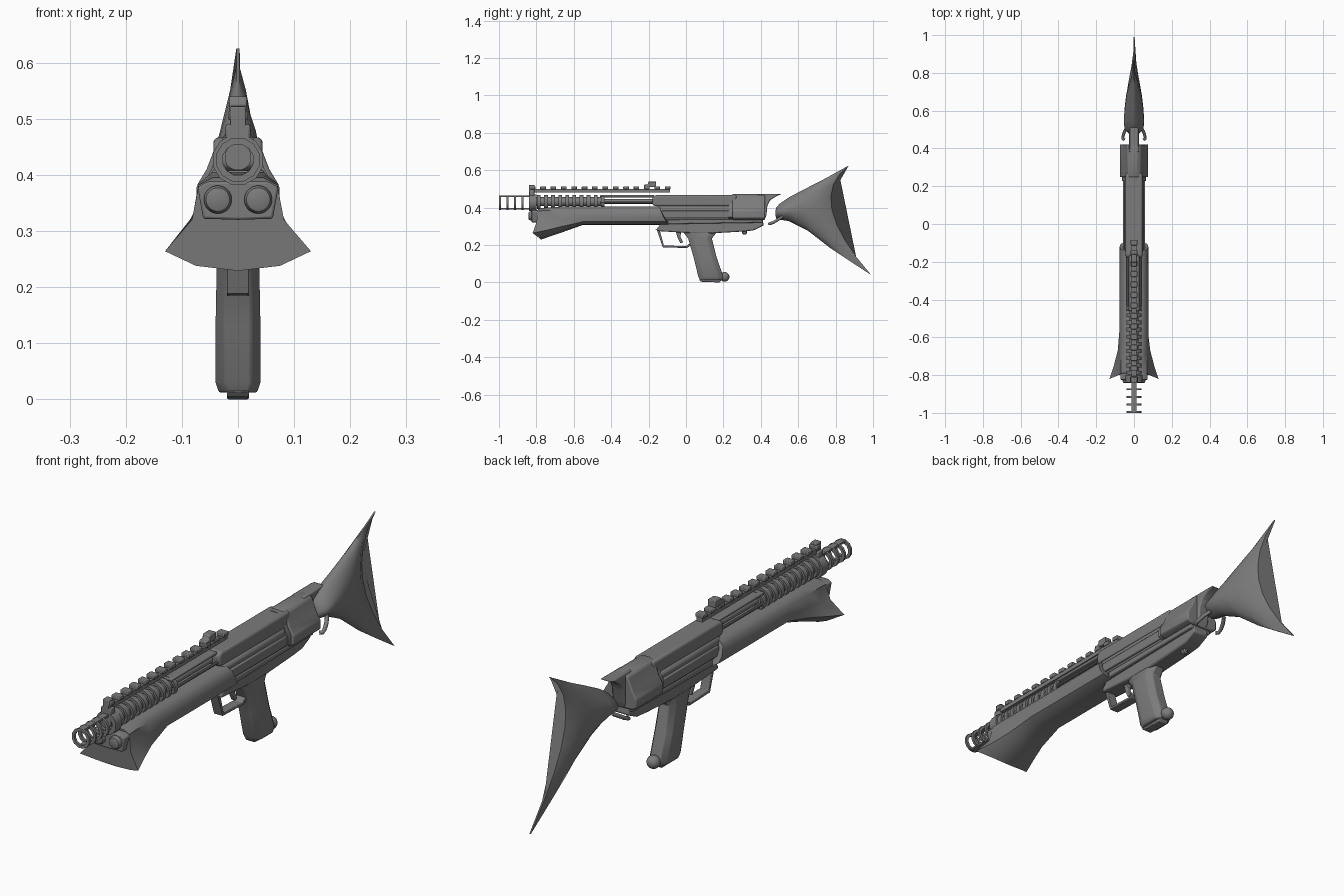
import bpy, bmesh, math

if "Cube" in bpy.data.objects:
    bpy.data.objects.remove(bpy.data.objects["Cube"])

metal = bpy.data.materials.new("grey metal")
metal.diffuse_color = (0.2, 0.2, 0.2, 1)
metal.use_nodes = True
metal.node_tree.nodes["Principled BSDF"].inputs["Base Color"].default_value = metal.diffuse_color


def finish(name, bm, bevel=0.0, segs=2, angle=35):
    bmesh.ops.recalc_face_normals(bm, faces=bm.faces)
    me = bpy.data.meshes.new(name)
    bm.to_mesh(me)
    bm.free()
    ob = bpy.data.objects.new(name, me)
    bpy.context.collection.objects.link(ob)
    me.materials.append(metal)
    if bevel:
        m = ob.modifiers.new("bevel", 'BEVEL')
        m.width, m.segments = bevel, segs
        m.limit_method, m.angle_limit = 'ANGLE', math.radians(30)
    bpy.ops.object.select_all(action='DESELECT')
    ob.select_set(True)
    bpy.context.view_layer.objects.active = ob
    bpy.ops.object.shade_smooth_by_angle(angle=math.radians(angle))
    return ob


def prism(name, profile, hw, bevel=0.0, x=0.0, segs=2):
    """Side profile (y, z) extruded to both sides of x."""
    bm = bmesh.new()
    f = bm.faces.new([bm.verts.new((x - hw, y, z)) for y, z in profile])
    r = bmesh.ops.extrude_face_region(bm, geom=[f])
    bmesh.ops.translate(bm, vec=(2 * hw, 0, 0),
                        verts=[v for v in r['geom'] if isinstance(v, bmesh.types.BMVert)])
    return finish(name, bm, bevel, segs)


def box(name, y0, y1, z0, z1, hw, bevel=0.0, x=0.0):
    return prism(name, [(y0, z0), (y1, z0), (y1, z1), (y0, z1)], hw, bevel, x)


def loft(name, rings, bevel=0.0, angle=35):
    bm = bmesh.new()
    loops = [[bm.verts.new(p) for p in r] for r in rings]
    n = len(loops[0])
    for a, b in zip(loops, loops[1:]):
        for i in range(n):
            j = (i + 1) % n
            bm.faces.new((a[i], a[j], b[j], b[i]))
    bm.faces.new(loops[0])
    bm.faces.new(loops[-1])
    return finish(name, bm, bevel, angle=angle)


def lathe(name, prof, x, z, sides, closed=False):
    """Profile (y, radius) turned about a lengthwise axis."""
    bm = bmesh.new()
    loops = []
    for y, r in prof:
        loops.append([bm.verts.new((x + r * math.cos((i + .5) * math.tau / sides), y,
                                    z + r * math.sin((i + .5) * math.tau / sides)))
                      for i in range(sides)])
    pairs = list(zip(loops, loops[1:])) + ([(loops[-1], loops[0])] if closed else [])
    for a, b in pairs:
        for i in range(sides):
            j = (i + 1) % sides
            bm.faces.new((a[i], a[j], b[j], b[i]))
    if not closed:
        bm.faces.new(loops[0])
        bm.faces.new(loops[-1])
    return finish(name, bm)


def mirrored(half):
    """Half section from top to bottom centre, completed on the other side."""
    return half + [(-x, y, z) for x, y, z in reversed(half) if x > 1e-6]


# Muzzle cage: open rings joined by top and bottom bars
for i in range(5):
    y = -1 + i * 0.04
    lathe("muzzle_ring", [(y, .04), (y + .01, .04), (y + .01, .028), (y, .028)], 0, .427, 12, True)
for z in (.393, .461):
    box("muzzle_bar", -.995, -.82, z - .004, z + .004, .013)

# Barrel with cooling ribs
lathe("barrel", [(-.84, .024), (-.44, .024), (-.44, .014), (-.15, .014)], 0, .432, 16)
for i in range(11):
    y = -.835 + i * 0.038
    lathe("barrel_rib", [(y, .03), (y, .04), (y + .02, .04), (y + .02, .03)], 0, .43, 12, True)
box("barrel_cover", -.46, -.17, .455, .467, .028, .004)
for s in (-1, 1):
    lathe("side_rod", [(-.46, .006), (-.15, .006)], s * .033, .428, 10)
lathe("front_collar", [(-.84, .03), (-.84, .046), (-.80, .046), (-.80, .03)], 0, .427, 12, True)

# Handguard with flared mouth
base = [(.045, .405), (.07, .385), (.076, .35), (.071, .325), (.042, .311), (0, .308)]
mid = [(.045, .405), (.07, .385), (.076, .338), (.086, .298), (.052, .274), (0, .265)]
near = [(.045, .4), (.07, .385), (.078, .33), (.107, .278), (.065, .245), (0, .238)]
mouth = [(.045, .395), (.07, .382), (.082, .32), (.13, .264), (.075, .238), (0, .229)]
stations = [(mouth, [-.79, -.79, -.80, -.82, -.785, -.775]), (near, [-.75] * 6),
            (mid, [-.67] * 6), (base, [-.55] * 6),
            (base, [-.14, -.135, -.12, -.105, -.095, -.09])]
loft("handguard", [mirrored([(x, y, z) for (x, z), y in zip(sec, ys)]) for sec, ys in stations],
     angle=45)

# Twin lamp block under the barrel
lamp = [(.055, .388), (.072, .378), (.062, .322), (0, .32)]
loft("lamp_block", [mirrored([(x, y, z) for x, z in lamp]) for y in (-.825, -.76)], .004)
for s in (-1, 1):
    lathe("lamp", [(-.843, .012), (-.84, .021), (-.832, .025), (-.80, .025)], s * .036, .356, 24)

# Top rail with teeth, mounts and sight
box("top_rail", -.84, -.085, .482, .5, .013)
for i in range(14):
    y = -.835 + i * .0555
    box("rail_tooth", y, y + .03, .498, .514, .018, .003)
box("front_mount", -.84, -.81, .455, .522, .014, .003)
box("mount_clamp", -.84, -.81, .462, .49, .022, .004)
prism("rear_sight", [(-.225, .51), (-.16, .51), (-.16, .54), (-.2, .54), (-.205, .525), (-.225, .522)],
      .016, .003)

# Receiver: upper tube, lower body, side strip
prism("upper_receiver", [(-.18, .415), (-.18, .455), (-.165, .467), (.27, .467), (.27, .408), (-.165, .408)],
      .044, .02, segs=3)
box("receiver_body", -.16, .27, .33, .412, .05, .015)
for s in (-1, 1):
    box("side_strip", -.13, .26, .345, .385, .006, .004, s * .052)
prism("lower_frame", [(-.155, .29), (-.13, .318), (-.08, .34), (.41, .34), (.415, .305), (.36, .278),
                      (.3, .272), (.13, .262), (.0, .265), (-.155, .275)], .036, .006)
prism("frame_rail", [(-.1, .312), (.41, .32), (.41, .338), (-.1, .338)], .05, .005)
lathe("frame_knob", [(.3, .006), (.305, .012), (.32, .012), (.325, .006)], 0, .268, 12)

# Rear housing, collar and overhanging lip
hs = [(.016, .474), (.036, .462), (.056, .41), (.074, .38), (.074, .345), (.055, .335), (0, .333)]
loft("rear_housing", [mirrored([(x, y, z) for x, z in hs]) for y in (.248, .422)], .005)
loft("housing_collar", [mirrored([(x * .85, y, .4 + (z - .4) * .93) for x, z in hs]) for y in (.228, .26)])
prism("rear_lip", [(.38, .474), (.515, .474), (.485, .462), (.45, .44), (.435, .41), (.43, .36),
                   (.42, .335), (.38, .335)], .026, .006)

# Trigger and guard
prism("trigger_guard", [(-.165, .285), (-.155, .28), (-.125, .188), (.005, .184), (.03, .2), (.03, .215),
                        (.0, .194), (-.118, .198), (-.138, .27), (-.138, .285)][::-1], .02, .002)
prism("trigger", [(-.055, .275), (-.025, .275), (-.03, .245), (-.015, .215), (-.03, .21), (-.045, .238)],
      .009, .003)

# Pistol grip with ball at the heel
grip_half = [(0, 0), (.024, .0), (.04, .22), (.04, .8), (.022, 1), (0, 1)]
rings = []
for y0, y1, z, k in [(-.02, .17, .275, .85), (.012, .138, .235, .95), (.042, .165, .13, 1),
                     (.066, .2, .03, 1), (.075, .195, .012, .85)]:
    half = [(x * k, y0 + t * (y1 - y0), z) for x, t in grip_half]
    rings.append(mirrored(half))
loft("grip", rings, .004, 45)
ball = [(.206 - .026 * math.cos(a), max(.026 * math.sin(a), .0008))
        for a in [math.pi * i / 12 for i in range(13)]]
lathe("grip_ball", ball, 0, .03, 20)
prism("grip_foot", [(.07, .015), (.19, .015), (.18, .0), (.08, .004)], .02, .003)

# Fish-tail stock: bowed sections running from the neck to a concave trailing edge
# each row: top (y, z), middle (y, z), bottom (y, z), half thickness
tail_rows = [((.482, .4), (.478, .37), (.482, .343), .026),
             ((.50, .42), (.50, .378), (.495, .337), .05),
             ((.55, .455), (.545, .385), (.55, .328), .054),
             ((.64, .502), (.61, .392), (.65, .278), .05),
             ((.73, .548), (.68, .395), (.77, .185), .042),
             ((.81, .592), (.74, .395), (.89, .105), .03),
             ((.87, .625), (.78, .39), (.99, .04), .008)]
rings = []
for top, m, bot, th in tail_rows:
    half = []
    for i in range(9):
        t = i / 8
        w = ((1 - t) * (1 - 2 * t), 4 * t * (1 - t), t * (2 * t - 1))
        y, z = (sum(a * p[k] for a, p in zip(w, (top, m, bot))) for k in (0, 1))
        half.append((max(th * math.sin(math.pi * t) ** .8, .003), y, z))
    rings.append(mirrored(half))
loft("tail_stock", rings, angle=50)

# Small curled hooks beside the tail neck
for s in (-1, 1):
    c = bpy.data.curves.new("tail_hook", 'CURVE')
    c.dimensions, c.bevel_depth, c.bevel_resolution, c.use_fill_caps = '3D', .008, 2, True
    sp = c.splines.new('POLY')
    pts = [(.035, .515, .35), (.05, .49, .335), (.057, .47, .322), (.06, .452, .315), (.05, .445, .314)]
    sp.points.add(len(pts) - 1)
    for p, (x, y, z) in zip(sp.points, pts):
        p.co = (s * x, y, z, 1)
    c.materials.append(metal)
    bpy.context.collection.objects.link(bpy.data.objects.new("tail_hook", c))
